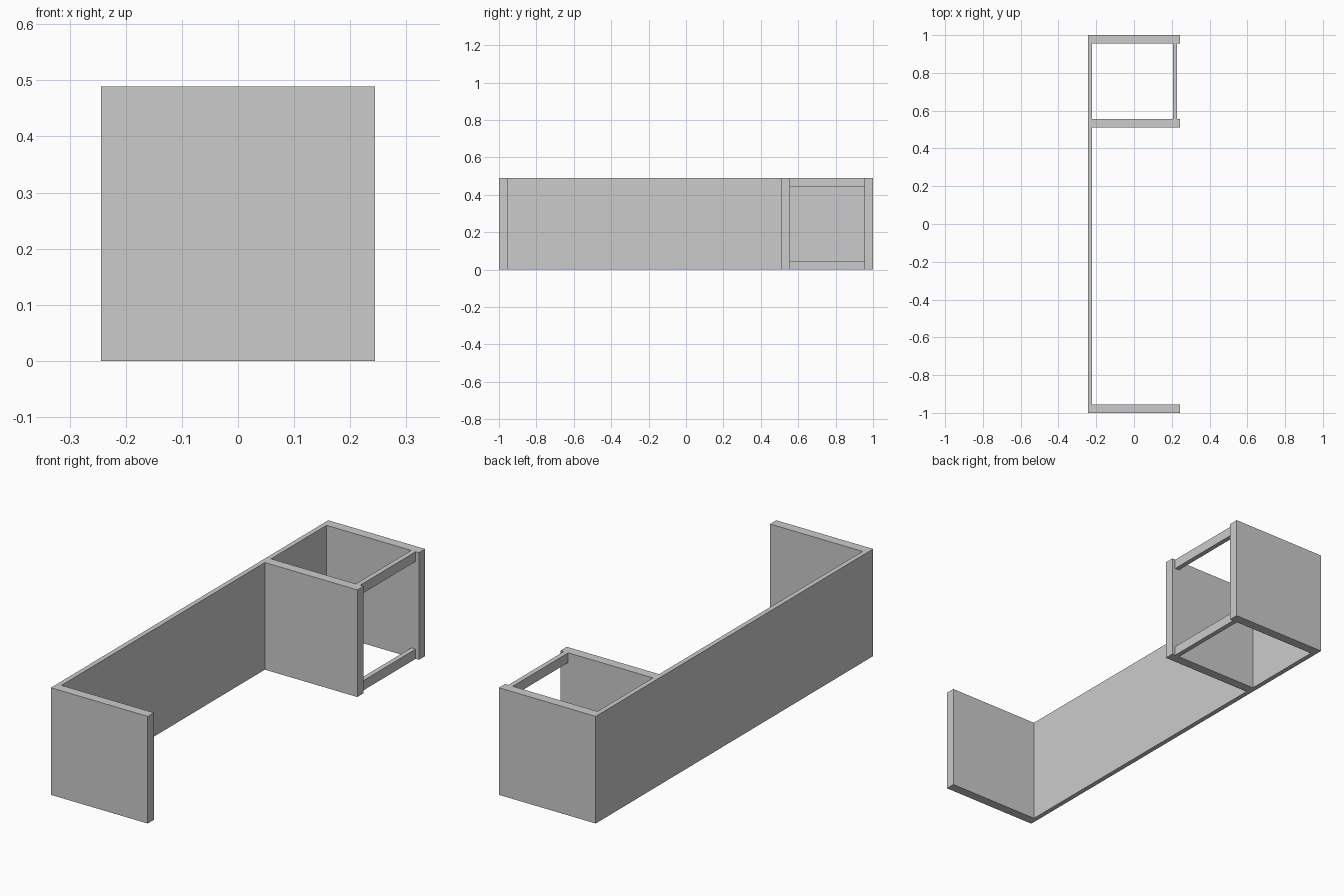
import bpy
import bmesh

if "Cube" in bpy.data.objects:
    bpy.data.objects.remove(bpy.data.objects["Cube"])

U = 2 / 90             # board module
W, H = 22 * U, 22 * U  # depth along x, height
X = W / 2


def box(name, x, y, z):
    """Axis-aligned board from (min, max) pairs."""
    bm = bmesh.new()
    bmesh.ops.create_cube(bm, size=1)
    for v in bm.verts:
        v.co = [r[0] if c < 0 else r[1] for c, r in zip(v.co, (x, y, z))]
    mesh = bpy.data.meshes.new(name)
    bm.to_mesh(mesh)
    bm.free()
    obj = bpy.data.objects.new(name, mesh)
    bpy.context.collection.objects.link(obj)
    return obj


T = 2 * U              # thickness of upright panels and height of rails
mid = 23 * U           # near face of the divider

# Upright panels: two full-depth ends, divider butting against the back
box("end_panel_open_side", (-X, X), (-1, -1 + T), (0, H))
box("end_panel_cabinet_side", (-X, X), (1 - T, 1), (0, H))
box("divider_panel", (-X + U, X), (mid, mid + T), (0, H))

# Thin long back panel
box("back_panel", (-X, -X + U), (-1 + T, 1 - T), (0, H))

# Cabinet front rails, slightly recessed
front = X - 0.75 * U
for name, z in (("lower_rail", 0), ("upper_rail", H - T)):
    box(name, (front - U, front), (mid + T, 1 - T), (z, z + T))
